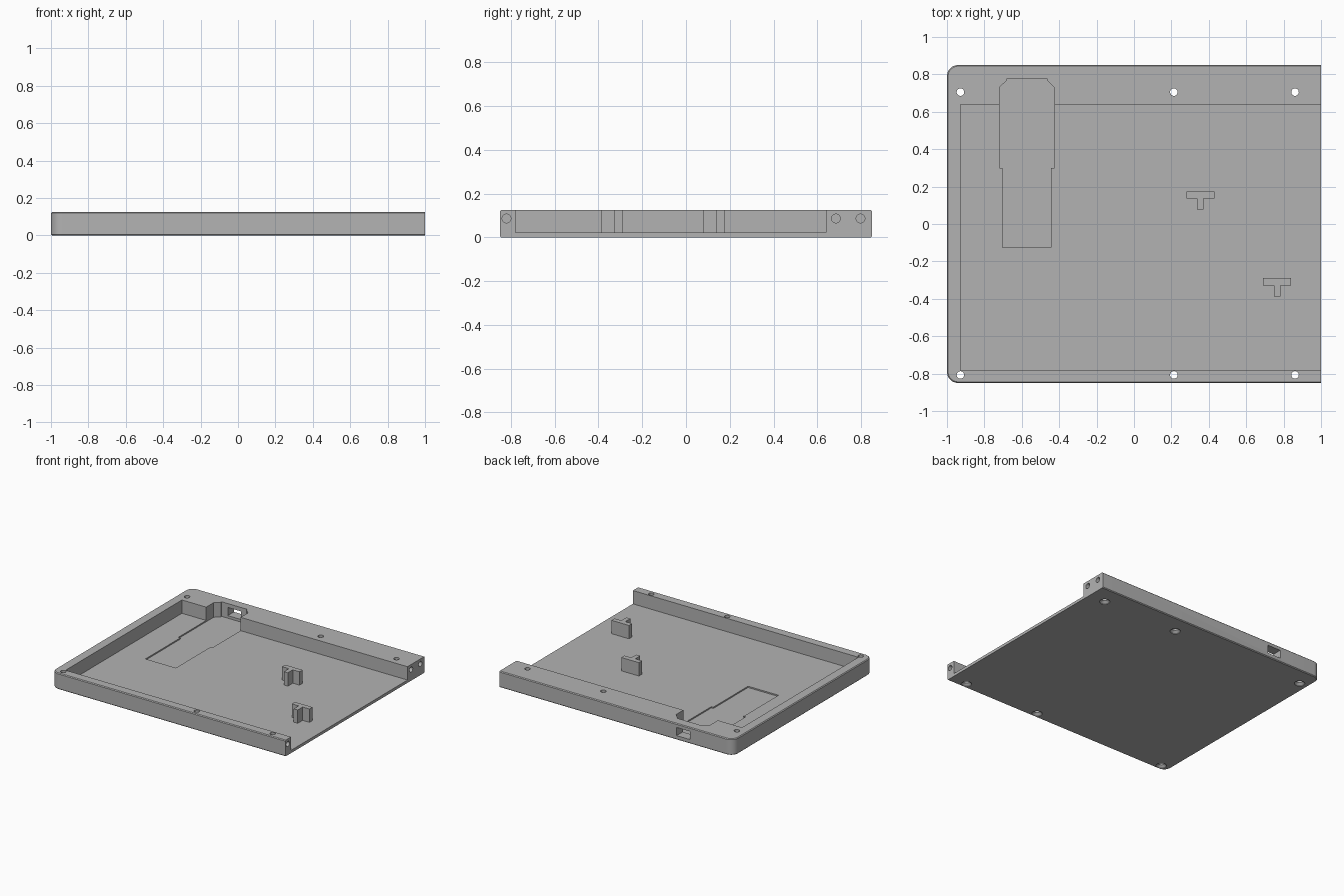
import bpy, bmesh, math
from mathutils import Matrix, Vector

if "Cube" in bpy.data.objects:
    bpy.data.objects.remove(bpy.data.objects["Cube"])

grey = bpy.data.materials.new("plain grey")
grey.use_nodes = True
COLOUR = (0.45, 0.45, 0.45, 1)
grey.diffuse_color = COLOUR
grey.node_tree.nodes["Principled BSDF"].inputs["Base Color"].default_value = COLOUR

HEIGHT, FLOOR = 0.125, 0.022
HALF_Y, CORNER, EDGE = 0.85, 0.06, 0.006


def loft(name, rings):
    """Solid from (outline, z) rings with equal point counts."""
    bm = bmesh.new()
    loops = [[bm.verts.new((x, y, z)) for x, y in pts] for pts, z in rings]
    n = len(loops[0])
    for a, b in zip(loops, loops[1:]):
        for i in range(n):
            j = (i + 1) % n
            bm.faces.new((a[i], a[j], b[j], b[i]))
    bm.faces.new(loops[0][::-1])
    bm.faces.new(loops[-1])
    bmesh.ops.recalc_face_normals(bm, faces=bm.faces)
    mesh = bpy.data.meshes.new(name)
    bm.to_mesh(mesh)
    bm.free()
    mesh.materials.append(grey)
    ob = bpy.data.objects.new(name, mesh)
    bpy.context.collection.objects.link(ob)
    return ob


def prism(name, pts, z0, z1):
    return loft(name, [(pts, z0), (pts, z1)])


def rect(x0, x1, y0, y1):
    return [(x0, y0), (x1, y0), (x1, y1), (x0, y1)]


def circle(r, x=0, y=0, n=32):
    return [(x + r * math.cos(2 * math.pi * i / n),
             y + r * math.sin(2 * math.pi * i / n)) for i in range(n)]


def mirrored(half, cx):
    """Close a right-hand half outline by mirroring it about cx."""
    return [(cx + x, y) for x, y in half] + [(cx - x, y) for x, y in half[::-1]]


def case_outline(inset):
    """Rounded on the left, cut square on the open right end."""
    y, r = HALF_Y - inset, CORNER - inset
    cx, cy = CORNER - 1, HALF_Y - CORNER
    pts = [(1, -y), (1, y)]
    for side, start in ((1, 90), (-1, 180)):
        for i in range(13):
            a = math.radians(start + 7.5 * i)
            pts.append((cx + r * math.cos(a), side * cy + r * math.sin(a)))
    return pts


def cut(target, cutter):
    mod = target.modifiers.new("cut", "BOOLEAN")
    mod.operation = "DIFFERENCE"
    mod.solver = "EXACT"
    mod.object = cutter
    bpy.context.view_layer.objects.active = target
    bpy.ops.object.modifier_apply(modifier=mod.name)
    bpy.data.objects.remove(cutter)


# Tray body with softened outer rims
tray = loft("tray", [(case_outline(EDGE), 0), (case_outline(0), EDGE),
                     (case_outline(0), HEIGHT - EDGE), (case_outline(EDGE), HEIGHT)])

# Main cavity, open at the right end
cut(tray, prism("cavity_cutter", rect(-0.927, 1.1, -0.78, 0.64), FLOOR, 0.2))

# Shallow board recess running into the back wall
recess = mirrored([(0.13, -0.125), (0.13, 0.3), (0.147, 0.3),
                   (0.147, 0.73), (0.11, 0.765), (0.11, 0.775)], -0.573)
cut(tray, prism("recess_cutter", recess, FLOOR - 0.01, 0.2))

# Connector port through the back wall
cut(tray, prism("port_cutter", rect(-0.63, -0.515, 0.7, 0.9), 0.032, 0.095))

# Countersunk screw holes
for x in (-0.928, 0.213, 0.861):
    for y in (-0.807, 0.705):
        cut(tray, loft("screw_cutter", [
            (circle(0.037, x, y), -0.01), (circle(0.037, x, y), 0.004),
            (circle(0.02, x, y), 0.02), (circle(0.02, x, y), 0.2)]))

# Joining holes in the right end
for y in (-0.82, 0.685, 0.797):
    pin = prism("pin_cutter", circle(0.02), -0.09, 0.1)
    pin.data.transform(Matrix.Translation(Vector((1, y, 0.086)))
                       @ Matrix.Rotation(math.pi / 2, 4, "Y"))
    cut(tray, pin)

# T-shaped support posts
posts = []
for name, cx, top in (("back_post", 0.355, 0.175), ("front_post", 0.765, -0.29)):
    shape = mirrored([(0.017, top - 0.098), (0.017, top - 0.038),
                      (0.075, top - 0.038), (0.075, top)], cx)
    posts.append(prism(name, shape, FLOOR - 0.002, HEIGHT))

bpy.ops.object.select_all(action="DESELECT")
for ob in [tray] + posts:
    ob.select_set(True)
bpy.context.view_layer.objects.active = tray
bpy.ops.object.shade_smooth_by_angle(angle=math.radians(30))
